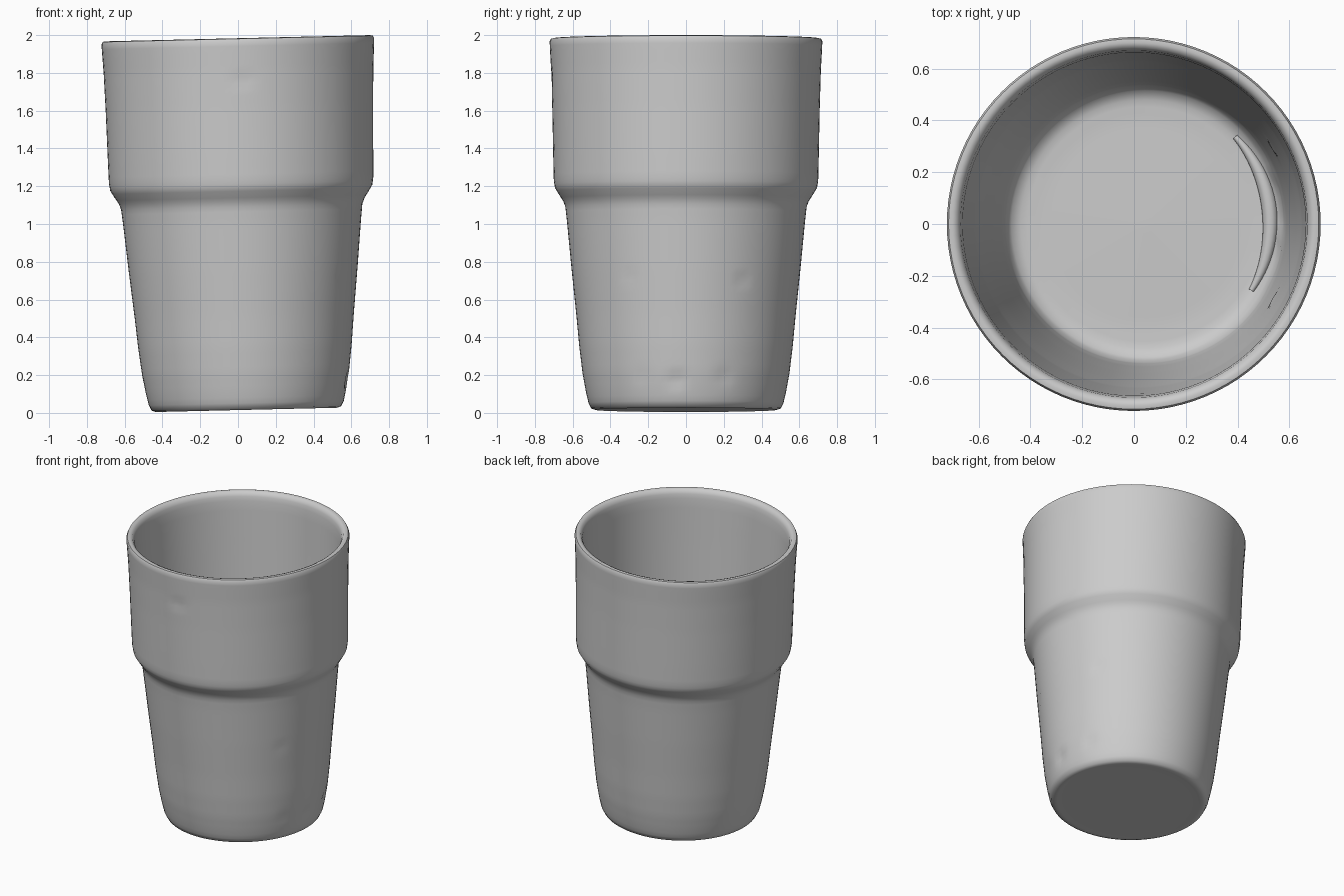
import bpy, bmesh, math
from mathutils import Vector, Matrix

cube = bpy.data.objects.get("Cube")
if cube:
    bpy.data.objects.remove(cube, do_unlink=True)

# One matte grey for the whole cup
grey = bpy.data.materials.new("matte grey")
grey.use_nodes = True
colour = (0.6, 0.6, 0.6, 1)
grey.diffuse_color = colour
grey.node_tree.nodes["Principled BSDF"].inputs["Base Color"].default_value = colour

# The cup leans slightly: pivot at the foot, tilt towards -x
LEAN = Matrix.Translation((0.045, 0, 0.012)) @ Matrix.Rotation(-0.0235, 4, 'Y')
SEGMENTS = 96

# Radius, height: underside, outer wall with step, rounded rim, inner wall, floor
profile = [
    (0, 0.006), (0.44, 0.006), (0.48, 0.004), (0.502, 0.012), (0.516, 0.04),
    (0.530, 0.10), (0.548, 0.20), (0.565, 0.34), (0.580, 0.50), (0.606, 0.75),
    (0.630, 1.00), (0.639, 1.08), (0.650, 1.11), (0.673, 1.145), (0.694, 1.18),
    (0.700, 1.22), (0.703, 1.35), (0.708, 1.60), (0.714, 1.80), (0.721, 1.93),
    (0.722, 1.955), (0.715, 1.969), (0.700, 1.972), (0.682, 1.965), (0.670, 1.94),
    (0.663, 1.88), (0.650, 1.60), (0.632, 1.22), (0.608, 0.95), (0.575, 0.55),
    (0.548, 0.25), (0.535, 0.17), (0.515, 0.135), (0.48, 0.12), (0.40, 0.116),
    (0, 0.125)]


def refine(points, step=0.04):
    """Subdivide the long profile spans so that small dents have geometry."""
    out = [points[0]]
    for (r0, z0), (r1, z1) in zip(points, points[1:]):
        n = max(1, math.ceil(math.hypot(r1 - r0, z1 - z0) / step))
        out += [(r0 + (r1 - r0) * i / n, z0 + (z1 - z0) * i / n) for i in range(1, n + 1)]
    return out


def finish(obj):
    obj.data.materials.append(grey)
    obj.data.transform(LEAN)
    bpy.ops.object.select_all(action='DESELECT')
    obj.select_set(True)
    bpy.context.view_layer.objects.active = obj
    bpy.ops.object.shade_smooth_by_angle(angle=math.radians(50))


# Cup body: spin the profile around the axis
bm = bmesh.new()
verts = [bm.verts.new((r, 0, z)) for r, z in refine(profile)]
edges = [bm.edges.new(pair) for pair in zip(verts, verts[1:])]
bmesh.ops.spin(bm, geom=verts + edges, cent=(0, 0, 0), axis=(0, 0, 1),
               angle=math.tau, steps=SEGMENTS, use_merge=True)
bmesh.ops.remove_doubles(bm, verts=bm.verts, dist=0.0005)
bmesh.ops.recalc_face_normals(bm, faces=bm.faces)

# Small dents in the outer wall: centre, size, depth
dents = [((0.02, -0.71, 1.75), 0.06, 0.012), ((0.52, 0.30, 0.68), 0.05, 0.010),
         ((0.52, -0.30, 0.70), 0.05, 0.006), ((0.54, -0.05, 0.15), 0.07, 0.015),
         ((0.52, -0.25, 0.17), 0.08, 0.008), ((0.50, 0.20, 0.17), 0.08, 0.008)]
for centre, size, depth in dents:
    centre = Vector(centre)
    for v in bm.verts:
        d = (v.co - centre).length
        if d < size * 1.3:
            inward = Vector((-v.co.x, -v.co.y, 0)).normalized()
            v.co += inward * depth * math.exp(-(2 * d / size) ** 2)

mesh = bpy.data.meshes.new("cup_body")
bm.to_mesh(mesh)
bm.free()
cup = bpy.data.objects.new("cup_body", mesh)
bpy.context.collection.objects.link(cup)
finish(cup)

# Low tapered ridge along the inner corner of the floor
curve = bpy.data.curves.new("floor_ridge", 'CURVE')
curve.dimensions = '3D'
curve.bevel_depth = 0.03
curve.bevel_resolution = 3
curve.use_fill_caps = True
spline = curve.splines.new('POLY')
COUNT = 24
spline.points.add(COUNT)
for i, p in enumerate(spline.points):
    t = i / COUNT
    a = math.radians(-32 + 76 * t)
    p.co = (0.485 * math.cos(a), 0.485 * math.sin(a), 0.125, 1)
    p.radius = 0.35 + 0.65 * math.sin(math.pi * t)
ridge = bpy.data.objects.new("floor_ridge", curve)
bpy.context.collection.objects.link(ridge)
bpy.ops.object.select_all(action='DESELECT')
ridge.select_set(True)
bpy.context.view_layer.objects.active = ridge
bpy.ops.object.convert(target='MESH')
finish(bpy.context.object)
